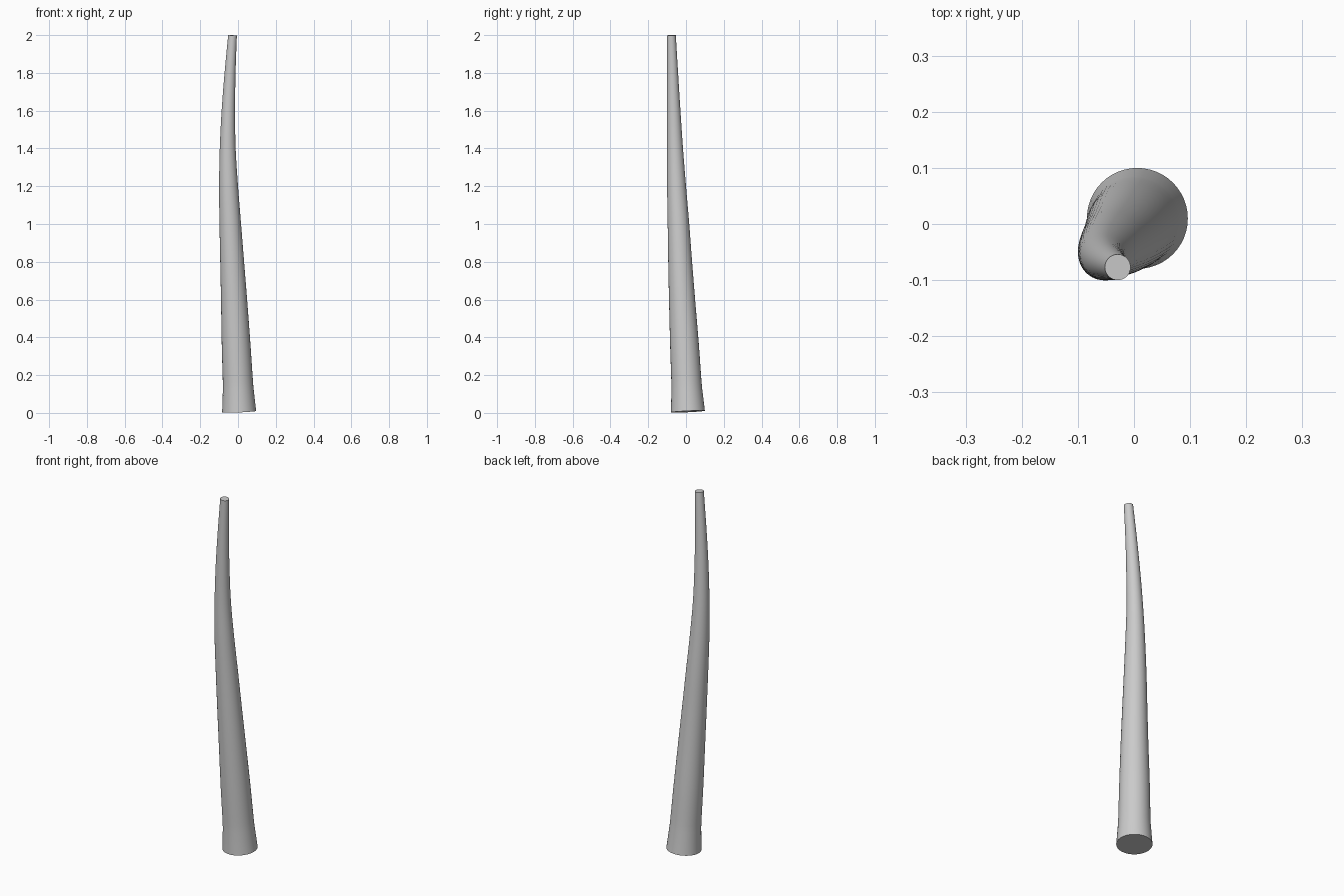
import bpy, bmesh, math
from mathutils import Vector

if "Cube" in bpy.data.objects:
    bpy.data.objects.remove(bpy.data.objects["Cube"])

SIDES, STEPS = 48, 5

# Centre line and radius of the tapering, bent shaft: x, y, z, radius
PATH = [
    (0.006, 0.010, 0.007, 0.090),
    (0.001, 0.004, 0.130, 0.081),
    (-0.010, -0.008, 0.36, 0.076),
    (-0.021, -0.021, 0.60, 0.069),
    (-0.031, -0.031, 0.80, 0.063),
    (-0.041, -0.040, 1.00, 0.057),
    (-0.050, -0.050, 1.20, 0.050),
    (-0.0545, -0.058, 1.40, 0.042),
    (-0.051, -0.065, 1.60, 0.0355),
    (-0.042, -0.071, 1.80, 0.029),
    (-0.029, -0.077, 1.999, 0.023),
]
pts = [Vector(p) for p in PATH]


def spline(i, t):
    """Catmull-Rom sample of position and radius between points i and i+1."""
    b, c = pts[i], pts[i + 1]
    a = pts[i - 1] if i > 0 else b * 2 - c
    d = pts[i + 2] if i + 2 < len(pts) else c * 2 - b
    return 0.5 * (2 * b + (c - a) * t + (2 * a - 5 * b + 4 * c - d) * t * t
                  + (3 * b - a - 3 * c + d) * t ** 3)


# Base collar is one straight section, the rest is a smooth curve
samples = [pts[0]]
for i in range(1, len(pts) - 1):
    samples += [spline(i, k / STEPS) for k in range(STEPS)]
samples.append(pts[-1])

# Rings perpendicular to the centre line
bm = bmesh.new()
rings = []
for n, s in enumerate(samples):
    lo, hi = samples[max(n - 1, 0)], samples[min(n + 1, len(samples) - 1)]
    tangent = (hi.to_3d() - lo.to_3d()).normalized()
    v = tangent.cross(Vector((1, 0, 0))).normalized()
    u = v.cross(tangent)
    ring = []
    for k in range(SIDES):
        a = math.tau * k / SIDES
        ring.append(bm.verts.new(s.to_3d() + s.w * (u * math.cos(a) + v * math.sin(a))))
    rings.append(ring)

# Skin and end caps
for r0, r1 in zip(rings, rings[1:]):
    for k in range(SIDES):
        j = (k + 1) % SIDES
        bm.faces.new((r0[k], r0[j], r1[j], r1[k]))
bm.faces.new(rings[0])
bm.faces.new(rings[-1])
bmesh.ops.recalc_face_normals(bm, faces=bm.faces)

mesh = bpy.data.meshes.new("curved_shaft")
bm.to_mesh(mesh)
bm.free()
shaft = bpy.data.objects.new("curved_shaft", mesh)
bpy.context.collection.objects.link(shaft)
bpy.context.view_layer.objects.active = shaft
shaft.select_set(True)
bpy.ops.object.shade_smooth_by_angle(angle=math.radians(30))
